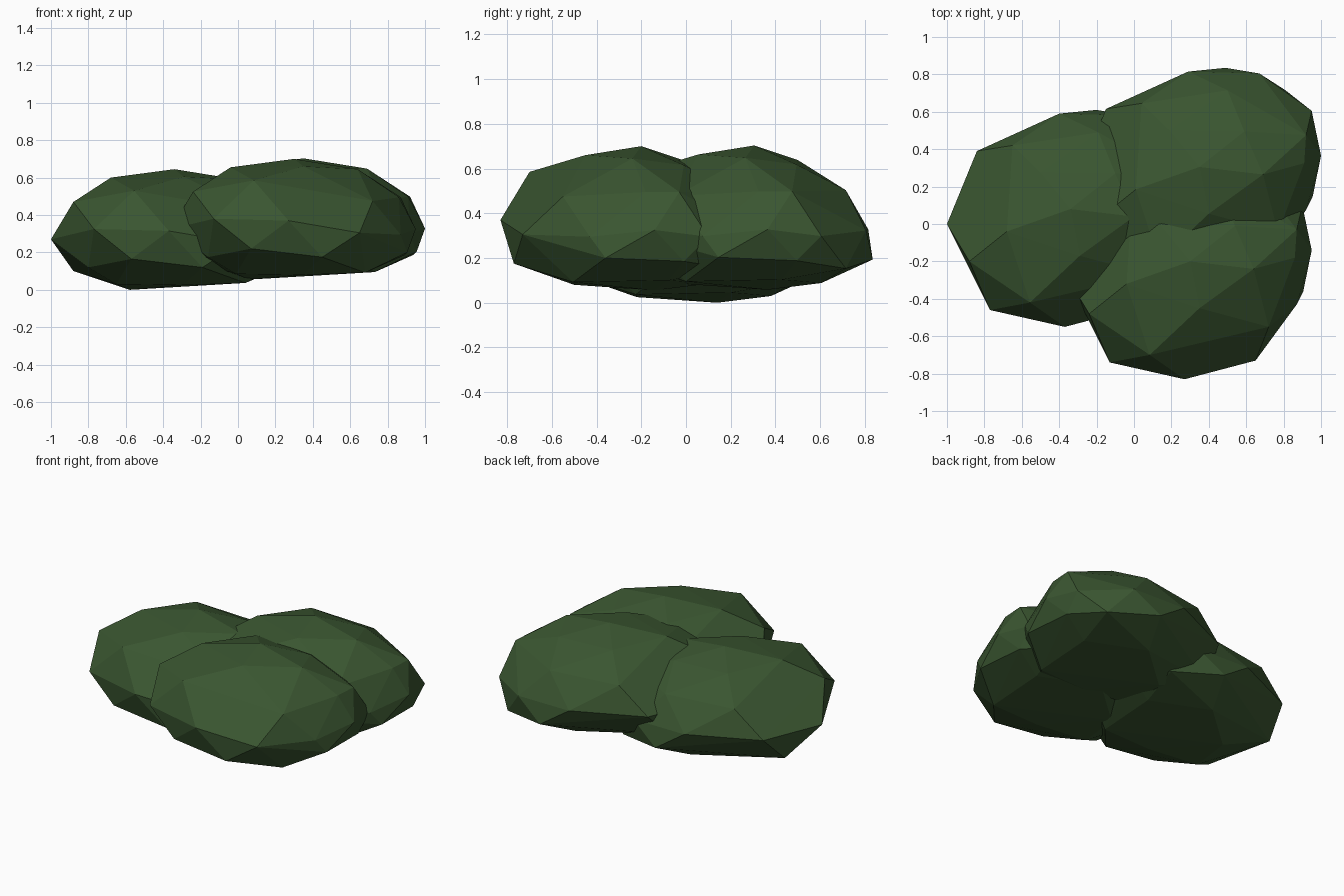
import bpy, bmesh
from mathutils import Vector

green = bpy.data.materials.new("dark leaf green")
green.diffuse_color = (0.042, 0.092, 0.030, 1)

# Faceted foliage clump: rings of points, top to bottom
points = [
    (-.34, .08, .645),
    # upper ring
    (-.68, -.04, .60), (-.29, -.17, .605), (0, .04, .59), (-.10, .27, .56), (-.50, .275, .58),
    # shoulder
    (-.88, -.20, .47), (.22, .10, .44), (-.556, -.42, .53), (-.19, .49, .445),
    (-.65, .42, .44), (.23, .25, .44), (.08, -.27, .42),
    # widest ring
    (-1, 0, .27), (-.84, .39, .27), (-.40, .59, .27), (-.20, .61, .135), (-.02, .58, .265),
    (.26, .38, .24), (.31, .14, .27), (.23, -.15, .24), (.01, -.45, .25),
    (-.37, -.55, .315), (-.77, -.46, .325),
    # underside
    (-.88, .22, .10), (.265, -.08, .145), (-.57, -.49, .165), (-.19, -.49, .12),
    (-.80, -.26, .12), (.12, .49, .095), (.25, .27, .13),
    (-.58, .14, 0), (.04, -.225, .037), (-.30, -.22, .025), (-.30, .38, .03),
    (-.65, -.18, .03), (.06, .20, .045),
]


def clump(name, offset):
    bm = bmesh.new()
    for p in points:
        bm.verts.new(Vector(p) + Vector(offset))
    bmesh.ops.convex_hull(bm, input=bm.verts[:])
    bmesh.ops.delete(bm, geom=[v for v in bm.verts if not v.link_faces], context='VERTS')
    bmesh.ops.recalc_face_normals(bm, faces=bm.faces[:])
    mesh = bpy.data.meshes.new(name)
    bm.to_mesh(mesh)
    bm.free()
    mesh.materials.append(green)
    bpy.context.collection.objects.link(bpy.data.objects.new(name, mesh))


# Three identical overlapping clumps
clump("left_clump", (0, 0, 0))
clump("back_right_clump", (.69, .225, .058))
clump("front_right_clump", (.64, -.28, .055))
